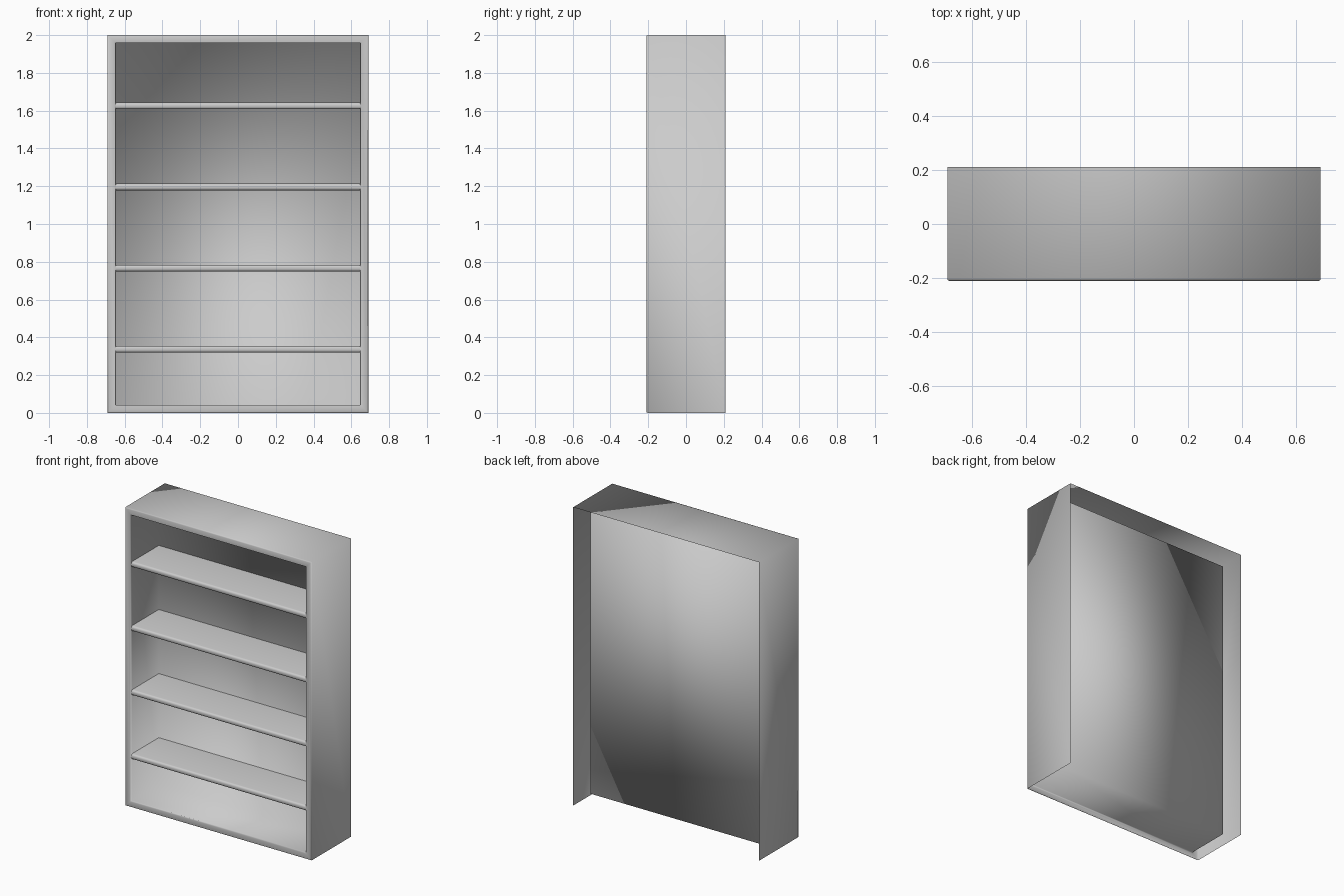
import bpy
import bmesh
from math import sin, cos, pi

cube = bpy.data.objects.get("Cube")
if cube:
    bpy.data.objects.remove(cube, do_unlink=True)

HALF_WIDTH, HEIGHT = 0.69, 2.0
FRONT, BACK, PANEL_Y = -0.21, 0.21, 0.085
WALL, EDGE = 0.043, 0.007

# One plain grey finish
grey = bpy.data.materials.new("plain grey")
grey.use_nodes = True
colour = (0.6, 0.6, 0.6, 1)
grey.diffuse_color = colour
grey.node_tree.nodes["Principled BSDF"].inputs["Base Color"].default_value = colour


def finish(bm, name):
    for face in bm.faces:
        face.smooth = True
    mesh = bpy.data.meshes.new(name)
    bm.to_mesh(mesh)
    bm.free()
    mesh.materials.append(grey)
    obj = bpy.data.objects.new(name, mesh)
    bpy.context.collection.objects.link(obj)
    return obj


def ring(bm, inset, y):
    """Rectangular outline of the cabinet, shrunk by inset, at depth y."""
    w, low, high = HALF_WIDTH - inset, inset, HEIGHT - inset
    return [bm.verts.new((x, y, z))
            for x, z in ((-w, low), (w, low), (w, high), (-w, high))]


def build_carcass():
    # Outer walls, eased front frame, inner walls, then the recessed back panel
    bm = bmesh.new()
    sections = [(0, BACK), (0, FRONT + EDGE), (EDGE * 0.3, FRONT + EDGE * 0.3),
                (EDGE, FRONT), (WALL - EDGE, FRONT),
                (WALL - EDGE * 0.3, FRONT + EDGE * 0.3),
                (WALL, FRONT + EDGE), (WALL, PANEL_Y)]
    rings = [ring(bm, inset, y) for inset, y in sections]
    for step, (a, b) in enumerate(zip(rings, rings[1:])):
        for i in range(4):
            # The underside of the outer shell is open
            if step == 0 and i == 0:
                continue
            j = (i + 1) % 4
            bm.faces.new((a[i], a[j], b[j], b[i]))
    bm.faces.new(rings[-1])
    return finish(bm, "bookcase_carcass")


def build_shelf(name, z):
    # Board with a rounded nose, running from wall to wall
    bm = bmesh.new()
    half, radius, front = 0.0175, 0.013, FRONT + 0.004
    profile = [(PANEL_Y, half)]
    for sign, angles in ((1, (90, 60, 30, 0)), (-1, (0, 30, 60, 90))):
        for angle in angles:
            t = angle * pi / 180
            profile.append((front + radius * (1 - cos(t)),
                            sign * (half - radius + radius * sin(t))))
    profile.append((PANEL_Y, -half))
    reach = HALF_WIDTH - WALL + 0.002
    left, right = ([bm.verts.new((x, y, z + dz)) for y, dz in profile]
                   for x in (-reach, reach))
    for i in range(len(profile) - 1):
        bm.faces.new((left[i], left[i + 1], right[i + 1], right[i]))
    return finish(bm, name)


build_carcass()
for n in range(4):
    build_shelf(f"shelf_{n + 1}", 0.337 + 0.4295 * n)
